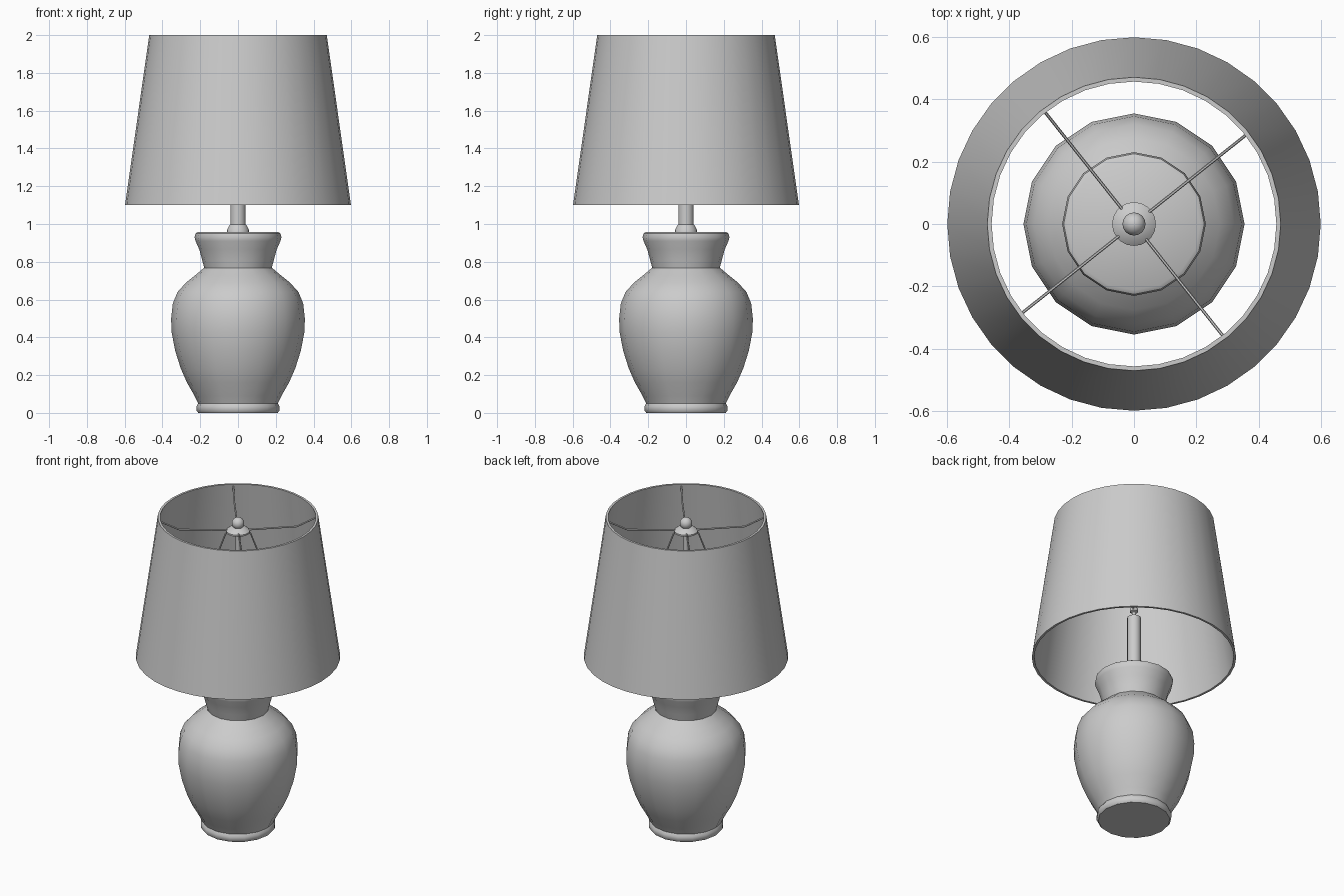
import bpy, math
from mathutils import Vector

if "Cube" in bpy.data.objects:
    bpy.data.objects.remove(bpy.data.objects["Cube"])

grey = bpy.data.materials.new("plain grey")
grey.diffuse_color = (0.6, 0.6, 0.6, 1)
grey.use_nodes = True
grey.node_tree.nodes["Principled BSDF"].inputs["Base Color"].default_value = grey.diffuse_color


def finish(obj, angle=40):
    obj.data.materials.append(grey)
    bpy.ops.object.select_all(action='DESELECT')
    obj.select_set(True)
    bpy.context.view_layer.objects.active = obj
    bpy.ops.object.shade_smooth_by_angle(angle=math.radians(angle))


def lathe(name, profile, sides, closed=False, angle=40):
    """Spin (radius, height) points, listed from bottom to top, around z."""
    verts, rings, faces = [], [], []
    for r, z in profile:
        count = 1 if r == 0 else sides
        rings.append([len(verts) + i for i in range(count)])
        for i in range(count):
            a = 2 * math.pi * i / sides
            verts.append((r * math.cos(a), r * math.sin(a), z))
    pairs = list(zip(rings, rings[1:]))
    if closed:
        pairs.append((rings[-1], rings[0]))
    for low, high in pairs:
        for i in range(sides):
            j = (i + 1) % sides
            quad = [low[i % len(low)], low[j % len(low)],
                    high[j % len(high)], high[i % len(high)]]
            faces.append(list(dict.fromkeys(quad)))
    mesh = bpy.data.meshes.new(name)
    mesh.from_pydata(verts, [], faces)
    obj = bpy.data.objects.new(name, mesh)
    bpy.context.collection.objects.link(obj)
    finish(obj, angle)


def wire(name, points, direction, radius):
    """Thin round wire through (distance, height) points along a direction."""
    curve = bpy.data.curves.new(name, 'CURVE')
    curve.dimensions = '3D'
    curve.bevel_depth = radius
    curve.bevel_resolution = 1
    curve.use_fill_caps = True
    line = curve.splines.new('POLY')
    line.points.add(len(points) - 1)
    for p, (r, z) in zip(line.points, points):
        p.co = (r * math.cos(direction), r * math.sin(direction), z, 1)
    obj = bpy.data.objects.new(name, curve)
    bpy.context.collection.objects.link(obj)
    bpy.ops.object.select_all(action='DESELECT')
    obj.select_set(True)
    bpy.context.view_layer.objects.active = obj
    bpy.ops.object.convert(target='MESH')
    finish(bpy.context.object)


# Ceramic body with a rounded foot
lathe("body", [(0, 0), (0.21, 0), (0.22, 0.012), (0.22, 0.035), (0.211, 0.05),
               (0.23, 0.09), (0.27, 0.16), (0.303, 0.235), (0.333, 0.33),
               (0.352, 0.43), (0.354, 0.5), (0.345, 0.58), (0.32, 0.64),
               (0.275, 0.69), (0.225, 0.73), (0.18, 0.768)], 16)

# Flared neck with a closed top
lathe("neck", [(0.178, 0.765), (0.19, 0.81), (0.205, 0.865), (0.225, 0.91),
               (0.23, 0.93), (0.225, 0.95), (0.212, 0.958), (0, 0.958)], 16)

# Stem: collar, socket tube, saddle and thin rod
lathe("collar", [(0.06, 0.955), (0.058, 0.97), (0.045, 0.995), (0.038, 1.0)], 16)
lathe("socket_tube", [(0.04, 0.96), (0.04, 1.365), (0, 1.365)], 16)
lathe("rod", [(0.012, 1.36), (0.012, 1.4), (0.024, 1.405), (0.024, 1.425),
              (0.014, 1.43), (0.014, 1.94)], 12)

# Shade: thin double wall, open at both ends
lathe("shade", [(0.598, 1.1), (0.47, 2.0), (0.456, 2.0), (0.584, 1.1)], 36, True)

# Hub and ball finial
lathe("hub", [(0, 1.905), (0.07, 1.905), (0.07, 1.915), (0.045, 1.935),
              (0.02, 1.94), (0, 1.94)], 20)
ball = [(0.037 * math.sin(math.pi * i / 8), 1.961 - 0.037 * math.cos(math.pi * i / 8))
        for i in range(1, 8)]
lathe("finial", [(0, 1.924)] + ball + [(0, 1.998)], 16)

# Four spokes holding the shade, and the two harp legs below them
start = math.radians(38.5)
for k in range(4):
    wire("spoke", [(0.05, 1.917), (0.345, 1.93), (0.458, 1.985)],
         start + k * math.pi / 2, 0.005)
for k in range(2):
    wire("harp_leg", [(0.06, 1.91), (0.075, 1.89), (0.115, 1.78), (0.12, 1.65),
                      (0.09, 1.5), (0.02, 1.415)], start + k * math.pi, 0.005)
